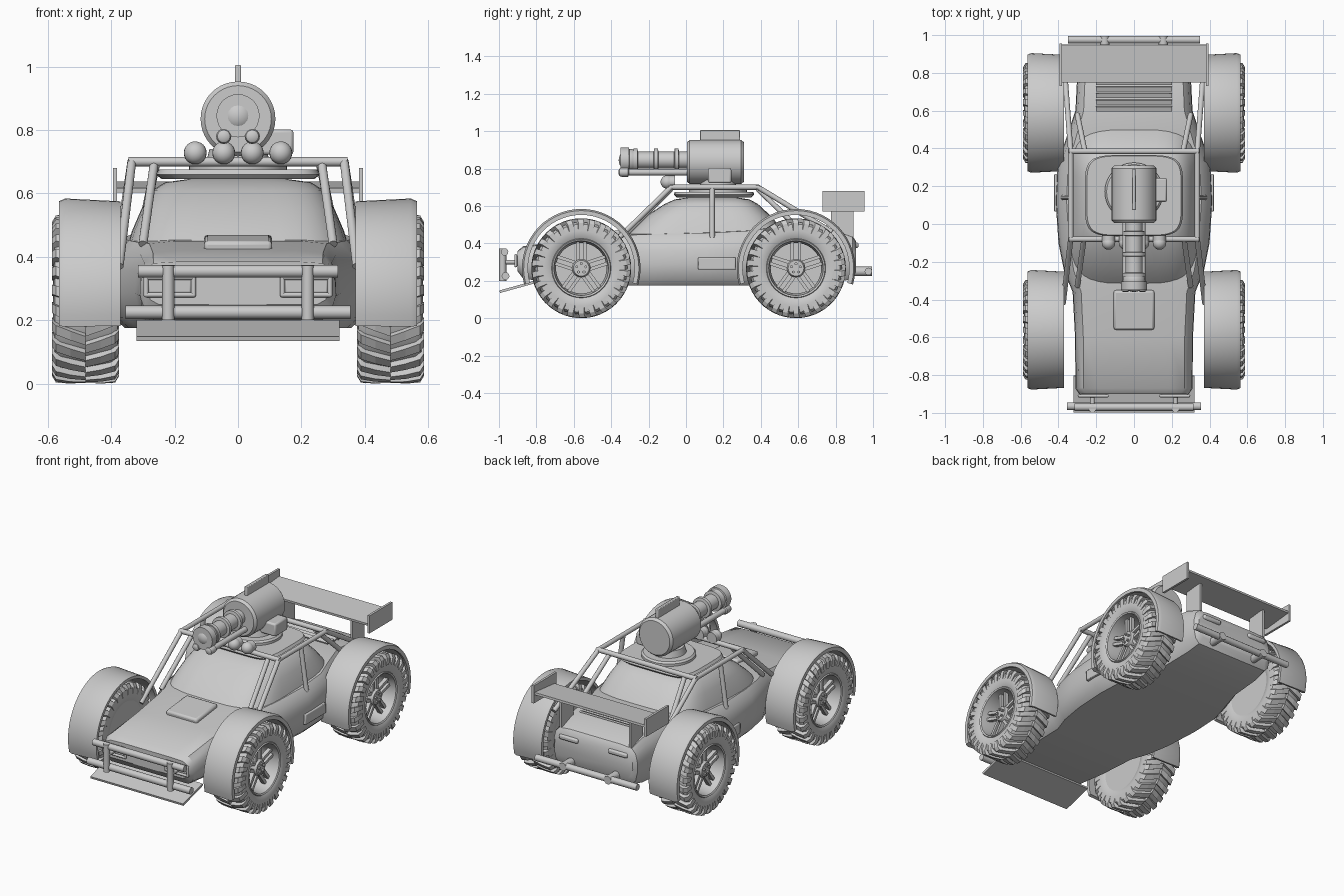
import bpy, bmesh, math
from mathutils import Vector, Matrix

cube = bpy.data.objects.get("Cube")
if cube:
    bpy.data.objects.remove(cube)

GREY = bpy.data.materials.new("plain grey")
GREY.use_nodes = True
GREY.diffuse_color = (0.6, 0.6, 0.6, 1)
GREY.node_tree.nodes["Principled BSDF"].inputs["Base Color"].default_value = GREY.diffuse_color


def finish(bm, name, smooth=True, bevel=0):
    bmesh.ops.recalc_face_normals(bm, faces=bm.faces)
    me = bpy.data.meshes.new(name)
    bm.to_mesh(me)
    bm.free()
    me.materials.append(GREY)
    ob = bpy.data.objects.new(name, me)
    bpy.context.collection.objects.link(ob)
    if bevel:
        mod = ob.modifiers.new("bevel", "BEVEL")
        mod.width, mod.segments = bevel, 2
    if smooth:
        bpy.ops.object.select_all(action="DESELECT")
        ob.select_set(True)
        bpy.context.view_layer.objects.active = ob
        bpy.ops.object.shade_smooth_by_angle(angle=math.radians(35))
    return ob


def loft(bm, rings, closed=False, caps=True):
    """Skin a list of equal-length point rings."""
    vs = [[bm.verts.new(p) for p in r] for r in rings]
    n = len(vs[0])
    for k in range(len(vs) - (0 if closed else 1)):
        a, b = vs[k], vs[(k + 1) % len(vs)]
        for i in range(n):
            bm.faces.new((a[i], a[(i + 1) % n], b[(i + 1) % n], b[i]))
    if caps and not closed:
        bm.faces.new(vs[0])
        bm.faces.new(vs[-1])


def lathe(bm, profile, centre, axis="x", n=40, sign=1, closed=False):
    """Revolve (along, radius) pairs about an axis through centre."""
    rings = []
    for i in range(n):
        t = math.tau * i / n
        u, v = math.cos(t), math.sin(t)
        spots = {"x": lambda a, r: (a * sign, r * u, r * v),
                 "y": lambda a, r: (r * u, a, r * v),
                 "z": lambda a, r: (r * u, r * v, a)}[axis]
        rings.append([Vector(centre) + Vector(spots(a, r)) for a, r in profile])
    rings = list(zip(*rings))
    loft(bm, rings, closed=closed)


def add_box(bm, centre, size, rot=None):
    m = Matrix.Translation(centre) @ (rot or Matrix()) @ Matrix.Diagonal((*size, 1))
    bmesh.ops.create_cube(bm, size=1, matrix=m)


def box(name, centre, size, bevel=0, rot=None):
    bm = bmesh.new()
    add_box(bm, centre, size, rot)
    return finish(bm, name, bool(bevel), bevel)


def add_tube(bm, a, b, r=0.013, n=12):
    a, b = Vector(a), Vector(b)
    d = b - a
    m = Matrix.Translation((a + b) / 2) @ d.to_track_quat("Z", "Y").to_matrix().to_4x4()
    bmesh.ops.create_cone(bm, cap_ends=True, segments=n, radius1=r, radius2=r, depth=d.length, matrix=m)


def tubes(name, paths, r=0.013, mirror=False):
    """Straight tubes with ball joints along each path."""
    bm = bmesh.new()
    for path in paths:
        for s in ((1, -1) if mirror else (1,)):
            pts = [Vector((p[0] * s, p[1], p[2])) for p in path]
            for a, b in zip(pts, pts[1:]):
                add_tube(bm, a, b, r)
            for p in pts[1:-1]:
                bmesh.ops.create_uvsphere(bm, u_segments=12, v_segments=8, radius=r, matrix=Matrix.Translation(p))
    return finish(bm, name)


def rounded(hx, hy, cy, z, n=40, p=0.5):
    """Squared-off ellipse ring at height z."""
    pts = []
    for i in range(n):
        c, s = math.cos(math.tau * i / n), math.sin(math.tau * i / n)
        pts.append((hx * math.copysign(abs(c) ** p, c), cy + hy * math.copysign(abs(s) ** p, s), z))
    return pts


# body shell: half width, bottom and top at stations along y
section = [(0.86, 0), (0.95, 0.12), (1, 0.4), (0.99, 0.65), (0.95, 0.85), (0.86, 0.97), (0.6, 1.0)]
section += [(-x, z) for x, z in reversed(section)]
stations = [(-0.90, 0.29, 0.25, 0.36), (-0.87, 0.31, 0.21, 0.385), (-0.6, 0.312, 0.18, 0.42),
            (-0.36, 0.325, 0.175, 0.45), (-0.25, 0.37, 0.175, 0.455), (-0.1, 0.4, 0.175, 0.46),
            (0.12, 0.415, 0.175, 0.465), (0.32, 0.405, 0.175, 0.475), (0.45, 0.36, 0.175, 0.49),
            (0.6, 0.31, 0.18, 0.5), (0.8, 0.3, 0.19, 0.475), (0.89, 0.29, 0.21, 0.44), (0.91, 0.27, 0.25, 0.41)]
bm = bmesh.new()
loft(bm, [[(x * w, y, zb + (zt - zb) * z) for x, z in section] for y, w, zb, zt in stations])
finish(bm, "body_shell")

# canopy dome and roof panel
bm = bmesh.new()
loft(bm, [rounded(*r) for r in [(0.35, 0.44, 0.105, 0.43), (0.335, 0.4, 0.11, 0.48), (0.305, 0.33, 0.12, 0.55),
                                (0.27, 0.25, 0.135, 0.61), (0.23, 0.2, 0.14, 0.635), (0.12, 0.1, 0.14, 0.65)]])
finish(bm, "canopy")
bm = bmesh.new()
loft(bm, [rounded(0.24, 0.2, 0.15, 0.645, p=0.4), rounded(0.26, 0.215, 0.15, 0.66, p=0.4),
          rounded(0.25, 0.21, 0.15, 0.675, p=0.4)])
finish(bm, "roof_panel")
box("hood_scoop", (0, -0.455, 0.44), (0.215, 0.21, 0.04), 0.012, Matrix.Rotation(0.1, 4, "X"))

# roll cage
tubes("roof_bars", [[(-0.345, -0.08, 0.7), (0.345, -0.08, 0.7)], [(-0.345, 0.385, 0.7), (0.345, 0.385, 0.7)]], 0.015)
tubes("cage_side", [[(0.375, -0.42, 0.37), (0.335, -0.08, 0.7), (0.335, 0.385, 0.7), (0.365, 0.78, 0.46)],
                    [(0.30, -0.33, 0.44), (0.265, -0.08, 0.69)],
                    [(0.335, 0.14, 0.7), (0.375, 0.14, 0.43)],
                    [(0.26, 0.385, 0.69), (0.3, 0.58, 0.5)]], 0.014, True)

# wheels
TYRE = [(0.385, 0.16), (0.375, 0.2), (0.38, 0.235), (0.4, 0.247), (0.56, 0.247), (0.578, 0.235),
        (0.583, 0.2), (0.575, 0.16), (0.565, 0.148), (0.395, 0.148)]
RIM = [(0.57, 0.161), (0.58, 0.155), (0.575, 0.146), (0.49, 0.135), (0.39, 0.14), (0.39, 0.161)]
LUGS = 26
for s, side in ((1, "left"), (-1, "right")):
    for y, end in ((-0.56, "front"), (0.588, "rear")):
        c = Vector((0, y, 0.267))
        tag = f"{end}_{side}"
        bm = bmesh.new()
        lathe(bm, TYRE, c, n=52, sign=s, closed=True)
        finish(bm, tag + "_tyre")
        # chevron tread: slanted blocks wrapping over each shoulder
        bm = bmesh.new()
        for i in range(LUGS):
            for inner, off in ((0.375, 0), (0.587, 0.5)):
                t = math.tau * (i + off) / LUGS
                spots = []
                for f, r0, r1 in ((0, 0.2, 0.243), (0.12, 0.235, 0.264), (0.55, 0.24, 0.267), (1, 0.24, 0.265)):
                    x = (inner + (0.481 - inner) * f) * s
                    a = t + 0.16 * f
                    spots.append([c + Vector((x, r * math.cos(a + d), r * math.sin(a + d)))
                                  for r, d in ((r0, -0.07), (r1, -0.06), (r1, 0.06), (r0, 0.07))])
                loft(bm, spots)
        finish(bm, tag + "_tread", False)
        # rim, backing disc, spokes, hub and bolts
        bm = bmesh.new()
        lathe(bm, RIM, c, sign=s, closed=True)
        lathe(bm, [(0.385, 0.165), (0.43, 0.165)], c, sign=s)
        lathe(bm, [(0.43, 0.05), (0.535, 0.05), (0.55, 0.042)], c, n=24, sign=s)
        for i in range(5):
            rot = Matrix.Rotation(math.tau * i / 5, 4, "X")
            for d in (-0.019, 0.019):
                add_box(bm, c + rot @ Vector((0.525 * s, d, 0.092)), (0.025, 0.018, 0.115), rot)
            p = c + rot @ Vector((0.55 * s, 0, 0.025))
            add_tube(bm, p, p + Vector((0.012 * s, 0, 0)), 0.008, 6)
        finish(bm, tag + "_rim")
        # arched fender
        bm = bmesh.new()
        arc = []
        for i in range(33):
            a = math.radians(-16 + 212 * i / 32)
            arc.append([c + Vector((x * s, r * math.cos(a), r * math.sin(a))) for x, r in
                        ((0.37, 0.29), (0.37, 0.308), (0.545, 0.317), (0.565, 0.308), (0.565, 0.285), (0.55, 0.285), (0.54, 0.298))])
        loft(bm, arc)
        finish(bm, tag + "_fender")
    box(f"door_step_{side}", (0.405 * s, 0.165, 0.292), (0.035, 0.2, 0.065), 0.005)

# turret
bm = bmesh.new()
lathe(bm, [(0.665, 0.155), (0.69, 0.155), (0.7, 0.145), (0.7, 0.1), (0.74, 0.09)], (0, 0.17, 0), "z")
finish(bm, "turret_ring")
bm = bmesh.new()
lathe(bm, [(0.005, 0.105), (0.02, 0.118), (0.295, 0.118), (0.31, 0.105)], (0, 0, 0.835), "y")
finish(bm, "turret_drum")
bm = bmesh.new()
profile = [(-0.35, 0.04), (-0.35, 0.068), (-0.305, 0.068), (-0.3, 0.045)]
for y in (-0.27, -0.16, -0.05):
    profile += [(y - 0.013, 0.045), (y - 0.01, 0.062), (y + 0.01, 0.062), (y + 0.013, 0.045)]
lathe(bm, profile + [(0.02, 0.045)], (0, 0, 0.845), "y", 28)
bmesh.ops.create_uvsphere(bm, u_segments=24, v_segments=14, radius=0.06, matrix=Matrix.Translation((0, -0.3, 0.845)))
finish(bm, "gun_barrel")
bm = bmesh.new()
for x in (-0.045, 0.045):
    lathe(bm, [(-0.36, 0.012), (-0.355, 0.02), (-0.345, 0.024), (-0.31, 0.024), (-0.305, 0.017), (0.02, 0.017)],
          (x, 0, 0.78), "y", 16)
finish(bm, "lower_barrels")
box("turret_fin", (0, 0.182, 0.965), (0.02, 0.215, 0.08), 0.004)
box("ammo_box", (0.12, 0.18, 0.762), (0.11, 0.125, 0.08), 0.01)

# roof lamps
bm = bmesh.new()
for x in (-0.135, -0.045, 0.045, 0.135):
    m = Matrix.Translation((x, -0.1, 0.728))
    bmesh.ops.create_uvsphere(bm, u_segments=20, v_segments=12, radius=0.036, matrix=m)
    add_tube(bm, (x, -0.1, 0.728), (x, -0.06, 0.728), 0.034, 20)
finish(bm, "roof_lamps")

# rear wing, its posts and engine louvres
box("wing_blade", (0, 0.85, 0.62), (0.77, 0.2, 0.014), 0, Matrix.Rotation(0.1, 4, "X"))
for s, side in ((1, "left"), (-1, "right")):
    box(f"wing_end_plate_{side}", (0.388 * s, 0.843, 0.625), (0.014, 0.225, 0.11))
    box(f"wing_post_{side}", (0.24 * s, 0.835, 0.525), (0.015, 0.12, 0.18))
    box(f"tail_lamp_{side}", (0.17 * s, 0.905, 0.39), (0.13, 0.035, 0.03), 0.01)
for i in range(5):
    box(f"engine_louvre_{i}", (0, 0.61 + 0.035 * i, 0.508 - 0.004 * i), (0.4, 0.025, 0.01), 0, Matrix.Rotation(0.35, 4, "X"))

# rear bumper
tubes("rear_bumper", [[(-0.35, 0.975, 0.25), (0.35, 0.975, 0.25)]], 0.02)
tubes("rear_brackets", [[(0.155, 0.86, 0.25), (0.155, 0.995, 0.25)]], 0.025, True)

# front bumper, headlight frames and skid plate
tubes("lower_bumper", [[(-0.355, -0.965, 0.225), (0.355, -0.965, 0.225)]], 0.021)
tubes("upper_bumper", [[(-0.315, -0.97, 0.354), (0.315, -0.97, 0.354)]], 0.02)
tubes("bumper_posts", [[(0.22, -0.98, 0.2), (0.22, -0.98, 0.372)]], 0.019, True)
tubes("bumper_brackets", [[(0.22, -0.86, 0.3), (0.22, -0.98, 0.3)]], 0.012, True)
tubes("headlight_frames", [[(0.14, -0.91, 0.335), (0.14, -0.91, 0.28), (0.29, -0.91, 0.28), (0.29, -0.91, 0.335), (0.14, -0.91, 0.335)]], 0.008, True)
for s, side in ((1, "left"), (-1, "right")):
    box(f"headlight_{side}", (0.215 * s, -0.89, 0.308), (0.14, 0.04, 0.05), 0.008)
box("skid_plate", (0, -0.9, 0.168), (0.64, 0.2, 0.014), 0, Matrix.Rotation(0.27, 4, "X"))
